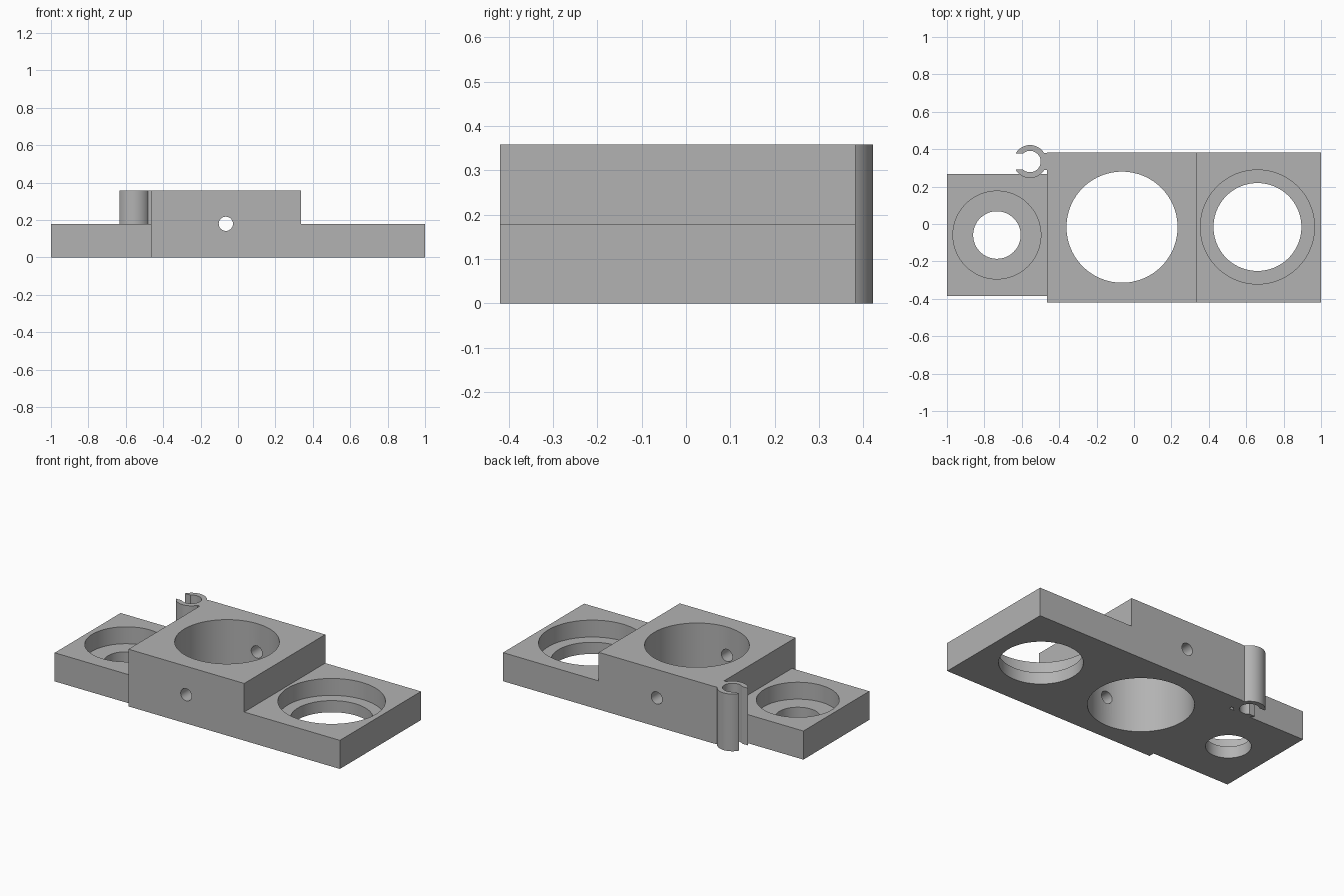
import bpy
import bmesh
import math
from mathutils import Matrix

cube = bpy.data.objects.get("Cube")
if cube:
    bpy.data.objects.remove(cube, do_unlink=True)

STEP, TOP, FLOOR = 0.179, 0.358, 0.073

grey = bpy.data.materials.new("plain grey")
grey.use_nodes = True
grey.diffuse_color = (0.45, 0.45, 0.45, 1)
grey.node_tree.nodes["Principled BSDF"].inputs["Base Color"].default_value = grey.diffuse_color


def add_object(name, bm):
    mesh = bpy.data.meshes.new(name)
    bmesh.ops.recalc_face_normals(bm, faces=bm.faces)
    bm.to_mesh(mesh)
    bm.free()
    mesh.materials.append(grey)
    obj = bpy.data.objects.new(name, mesh)
    bpy.context.collection.objects.link(obj)
    return obj


def box(name, x, y, z):
    bm = bmesh.new()
    bmesh.ops.create_cube(bm, size=1)
    for v in bm.verts:
        v.co = [a + (b - a) * (c + 0.5) for (a, b), c in zip((x, y, z), v.co)]
    return add_object(name, bm)


def cylinder(name, x, y, radius, z0, z1, sides=96):
    bm = bmesh.new()
    bmesh.ops.create_cone(bm, cap_ends=True, segments=sides, radius1=radius, radius2=radius,
                          depth=z1 - z0, matrix=Matrix.Translation((x, y, (z0 + z1) / 2)))
    return add_object(name, bm)


def combine(target, operation, parts):
    """Apply each part to the target as a boolean, then discard the part."""
    bpy.context.view_layer.objects.active = target
    for part in parts:
        part.hide_render = True
        mod = target.modifiers.new(part.name, "BOOLEAN")
        mod.operation, mod.solver, mod.object = operation, "EXACT", part
        bpy.ops.object.modifier_apply(modifier=mod.name)
        bpy.data.objects.remove(part, do_unlink=True)


# Stepped body: block and large plate share one side profile
bm = bmesh.new()
profile = [(-0.465, 0), (1, 0), (1, STEP), (0.337, STEP), (0.337, TOP), (-0.465, TOP)]
face = bm.faces.new([bm.verts.new((x, -0.42, z)) for x, z in profile])
extruded = bmesh.ops.extrude_face_region(bm, geom=[face])["geom"]
bmesh.ops.translate(bm, vec=(0, 0.802, 0),
                    verts=[g for g in extruded if isinstance(g, bmesh.types.BMVert)])
body = add_object("stepped_mount_body", bm)

# Small plate
combine(body, "UNION", [box("small_plate", (-1, -0.44), (-0.385, 0.267), (0, STEP))])

# Open clip ring with its neck to the block
CX, CY = -0.556, 0.334
combine(body, "UNION", [
    cylinder("clip_ring", CX, CY, 0.088, 0, TOP, 64),
    box("clip_neck", (-0.5, -0.45), (0.288, 0.38), (0, TOP)),
])
combine(body, "DIFFERENCE", [
    cylinder("clip_bore", CX, CY, 0.057, -0.1, TOP + 0.1, 64),
    box("clip_slot", (CX - 0.12, CX), (CY - 0.043, CY + 0.043), (-0.1, TOP + 0.1)),
])

# Counterbored plate holes and the large block bore
for x, y, wide, narrow in ((-0.733, -0.059, 0.235, 0.127), (0.66, -0.016, 0.305, 0.235)):
    combine(body, "DIFFERENCE", [
        cylinder("counterbore", x, y, wide, FLOOR, STEP + 0.1),
        cylinder("through_hole", x, y, narrow, -0.1, STEP),
    ])
combine(body, "DIFFERENCE", [cylinder("block_bore", -0.064, -0.017, 0.297, -0.1, TOP + 0.1)])

# Cross hole running front to back
drill = cylinder("cross_hole", 0, 0, 0.038, -0.6, 0.6, 48)
drill.data.transform(Matrix.Translation((-0.065, 0, 0.18)) @ Matrix.Rotation(math.pi / 2, 4, "X"))
combine(body, "DIFFERENCE", [drill])

bpy.ops.object.select_all(action="DESELECT")
body.select_set(True)
bpy.context.view_layer.objects.active = body
bpy.ops.object.shade_smooth_by_angle(angle=math.radians(30))
